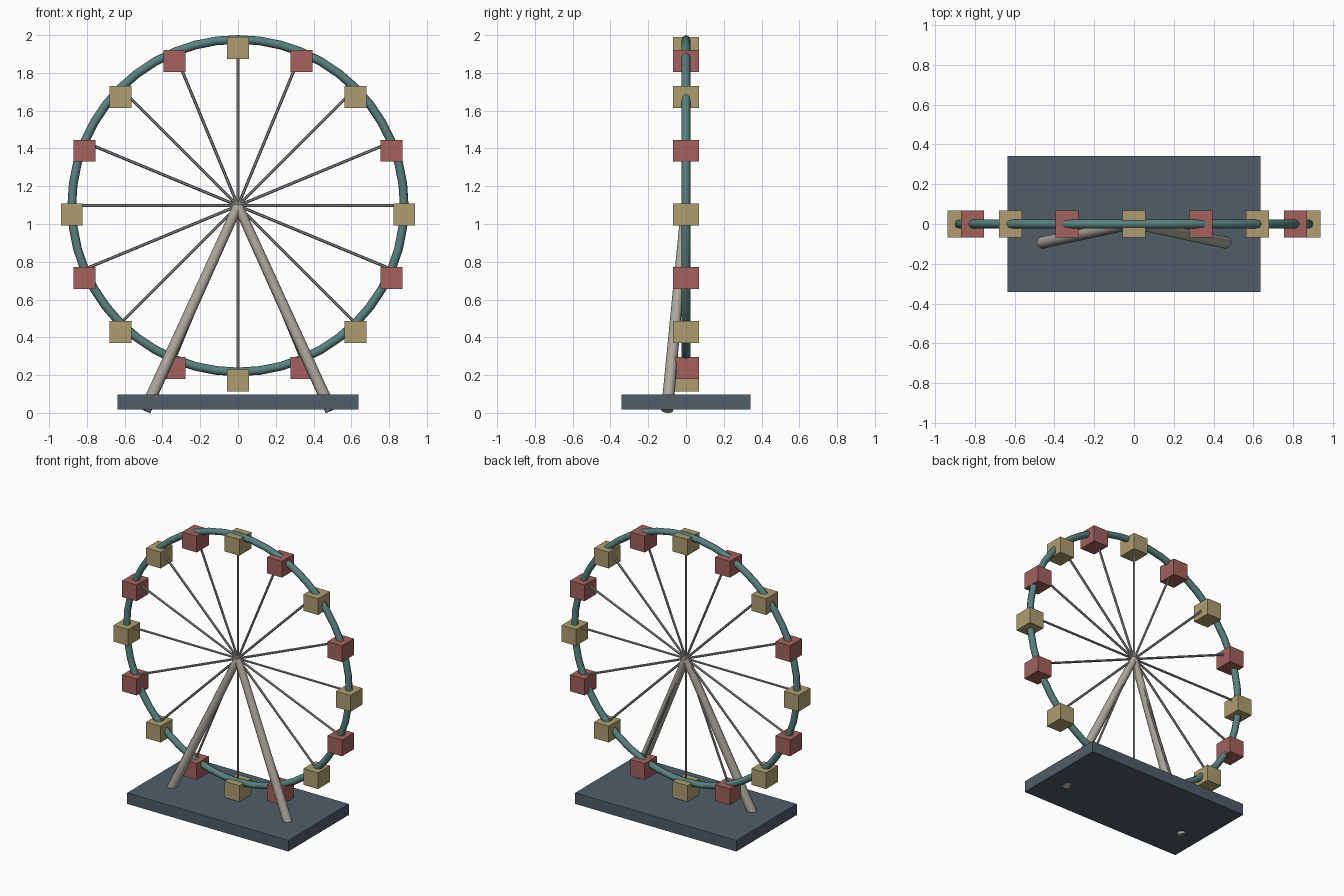
import bpy
from math import cos, sin, pi, radians
from mathutils import Vector

if "Cube" in bpy.data.objects:
    bpy.data.objects.remove(bpy.data.objects["Cube"])

HUB = Vector((0, 0, 1.097))
RIM, COUNT = 0.88, 16


def material(name, rgb):
    m = bpy.data.materials.new(name)
    m.diffuse_color = (*rgb, 1)
    m.use_nodes = True
    m.node_tree.nodes["Principled BSDF"].inputs["Base Color"].default_value = m.diffuse_color
    return m


TEAL = material("teal", (0.10, 0.22, 0.21))
TAN = material("tan", (0.42, 0.34, 0.16))
RED = material("red", (0.36, 0.12, 0.11))
SLATE = material("slate", (0.08, 0.11, 0.14))
STONE = material("stone", (0.42, 0.39, 0.34))
STEEL = material("steel", (0.30, 0.30, 0.31))


def finish(name, mat, smooth=False):
    ob = bpy.context.object
    ob.name = name
    ob.data.materials.append(mat)
    if smooth:
        bpy.ops.object.shade_smooth_by_angle(angle=radians(50))
    return ob


def box(name, center, size, mat):
    bpy.ops.mesh.primitive_cube_add(size=1, location=center)
    ob = finish(name, mat)
    ob.scale = size


def rod(name, a, b, r1, r2, sides, mat):
    d = b - a
    bpy.ops.mesh.primitive_cone_add(vertices=sides, radius1=r1, radius2=r2,
                                    depth=d.length, location=(a + b) / 2,
                                    rotation=d.to_track_quat('Z', 'Y').to_euler())
    finish(name, mat, True)


# Base slab
box("base", (0, 0, 0.057), (1.274, 0.684, 0.079), SLATE)

# Rim
bpy.ops.mesh.primitive_torus_add(major_radius=RIM, minor_radius=0.023,
                                 major_segments=48, minor_segments=8,
                                 location=HUB, rotation=(pi / 2, 0, 0))
finish("rim", TEAL, True)

# Spokes and hanging cabins
for i in range(COUNT):
    a = 2 * pi * i / COUNT
    end = HUB + RIM * Vector((cos(a), 0, sin(a)))
    rod(f"spoke_{i}", HUB, end, 0.008, 0.008, 6, STEEL)
    box(f"cabin_{i}", end - Vector((0, 0, 0.046)), (0.116, 0.136, 0.116),
        RED if i % 2 else TAN)

# Front support legs, through the base and up to the hub
for side, label in ((-1, "left"), (1, "right")):
    rod(f"{label}_leg", Vector((side * 0.492, -0.1, 0.013)), HUB,
        0.032, 0.026, 10, STONE)
